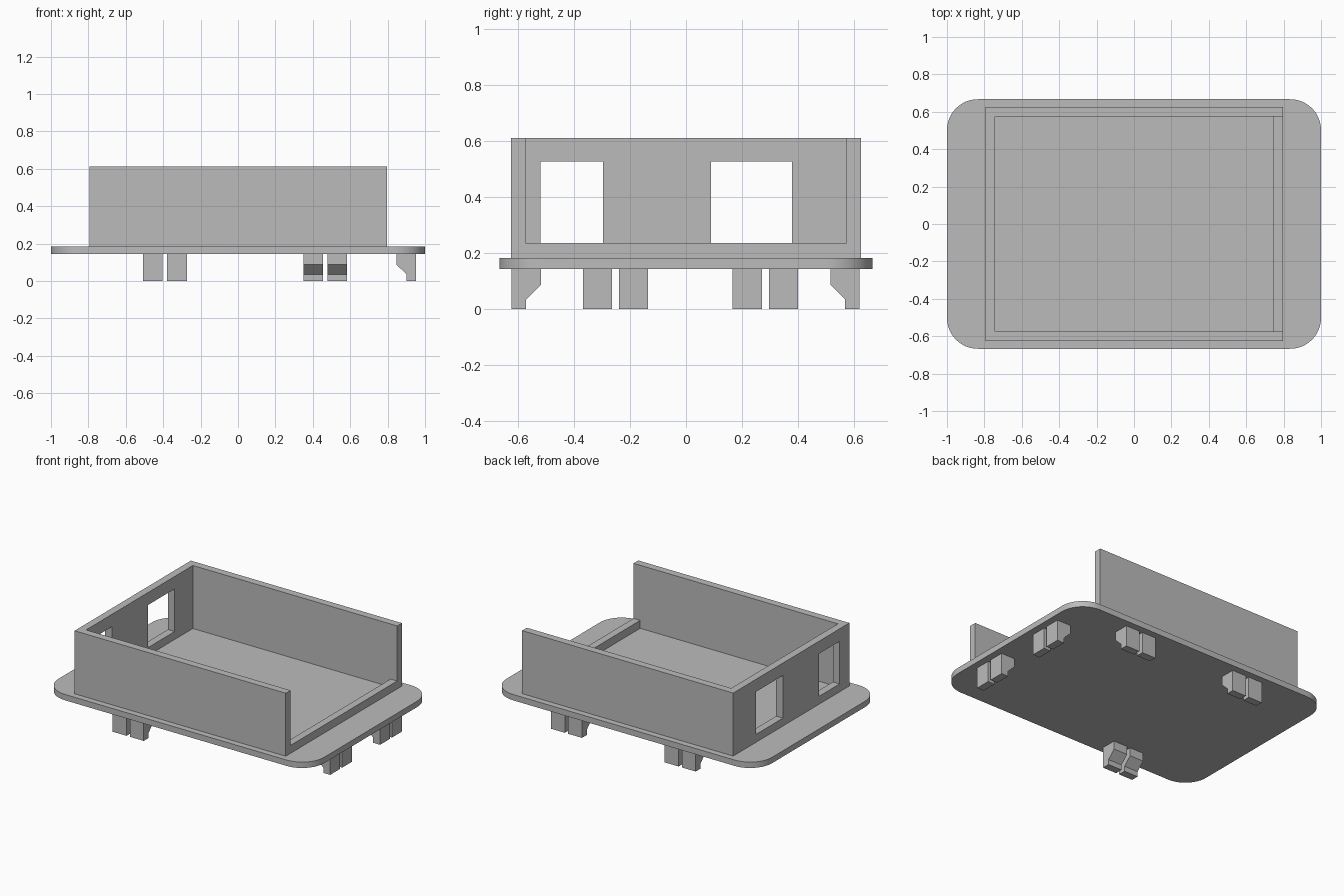
import bpy
import bmesh
from math import radians, pi
from mathutils import Matrix, Vector

default = bpy.data.objects.get("Cube")
if default:
    bpy.data.objects.remove(default, do_unlink=True)

grey = bpy.data.materials.new("plain grey")
grey.use_nodes = True
COLOUR = (0.5, 0.5, 0.5, 1)
grey.diffuse_color = COLOUR
grey.node_tree.nodes["Principled BSDF"].inputs["Base Color"].default_value = COLOUR


def finish(bm, name):
    """Turn a bmesh into a grey, flat-shaded object."""
    bmesh.ops.recalc_face_normals(bm, faces=bm.faces)
    mesh = bpy.data.meshes.new(name)
    bm.to_mesh(mesh)
    bm.free()
    mesh.materials.append(grey)
    obj = bpy.data.objects.new(name, mesh)
    bpy.context.collection.objects.link(obj)
    return obj


def box_mesh(low, high):
    low, high = Vector(low), Vector(high)
    bm = bmesh.new()
    size = Matrix.Diagonal((*(high - low), 1))
    bmesh.ops.create_cube(bm, size=1, matrix=Matrix.Translation((low + high) / 2) @ size)
    return bm


def activate(obj):
    bpy.ops.object.select_all(action='DESELECT')
    obj.select_set(True)
    bpy.context.view_layer.objects.active = obj


def cut(obj, low, high):
    """Remove a box-shaped volume from an object."""
    cutter = finish(box_mesh(low, high), "cutter")
    cutter.hide_render = True
    activate(obj)
    mod = obj.modifiers.new("cut", 'BOOLEAN')
    mod.operation = 'DIFFERENCE'
    mod.solver = 'EXACT'
    mod.object = cutter
    bpy.ops.object.modifier_apply(modifier=mod.name)
    bpy.data.objects.remove(cutter, do_unlink=True)


PLATE_BOTTOM, PLATE_TOP = 0.143, 0.183
SILL, TOP = 0.237, 0.612

# Base plate with rounded corners
bm = box_mesh((-1, -0.667, PLATE_BOTTOM), (1, 0.667, PLATE_TOP))
corners = [e for e in bm.edges if abs(e.verts[0].co.z - e.verts[1].co.z) > 0.01]
bmesh.ops.bevel(bm, geom=corners, offset=0.165, segments=12, profile=0.5, affect='EDGES')
plate = finish(bm, "base_plate")
activate(plate)
bpy.ops.object.shade_smooth_by_angle(angle=radians(30))

# Walled tray: hollow centre, open +x end above a low sill, two ports at -x
tray = finish(box_mesh((-0.793, -0.625, PLATE_TOP - 0.01), (0.797, 0.625, TOP)), "tray_walls")
cut(tray, (-0.742, -0.574, 0.1), (0.747, 0.574, 0.8))
cut(tray, (0.7, -0.574, SILL), (0.9, 0.574, 0.8))
for y_low, y_high in ((-0.52, -0.296), (0.09, 0.379)):
    cut(tray, (-0.9, y_low, SILL), (-0.7, y_high, 0.527))

# Clip cross-section: distance from the outer face inward, and height
CLIP = ((0, 0), (0.052, 0), (0.052, 0.035), (0.105, 0.087),
        (0.105, PLATE_BOTTOM + 0.005), (0, PLATE_BOTTOM + 0.005))
CLIP_WIDTH, CLIP_GAP = 0.105, 0.024


def clip_pair(name, x, y, angle):
    """Two gusseted prongs; at angle 0 the outer face looks toward -y."""
    bm = bmesh.new()
    for side in (-1, 1):
        start = CLIP_GAP / 2 if side > 0 else -CLIP_GAP / 2 - CLIP_WIDTH
        face = bm.faces.new([bm.verts.new((start, d, z)) for d, z in CLIP])
        ext = bmesh.ops.extrude_face_region(bm, geom=[face], use_keep_orig=True)
        verts = [g for g in ext["geom"] if isinstance(g, bmesh.types.BMVert)]
        bmesh.ops.translate(bm, verts=verts, vec=(CLIP_WIDTH, 0, 0))
    bm.transform(Matrix.Translation((x, y, 0)) @ Matrix.Rotation(angle, 4, 'Z'))
    finish(bm, name)


# One clip pair at the front, two at the back, two at the open end
clip_pair("front_clip", -0.391, -0.623, 0)
clip_pair("back_right_clip", -0.391, 0.621, pi)
clip_pair("back_left_clip", 0.466, 0.621, pi)
clip_pair("end_clip_front", 0.953, -0.252, pi / 2)
clip_pair("end_clip_back", 0.953, 0.284, pi / 2)
